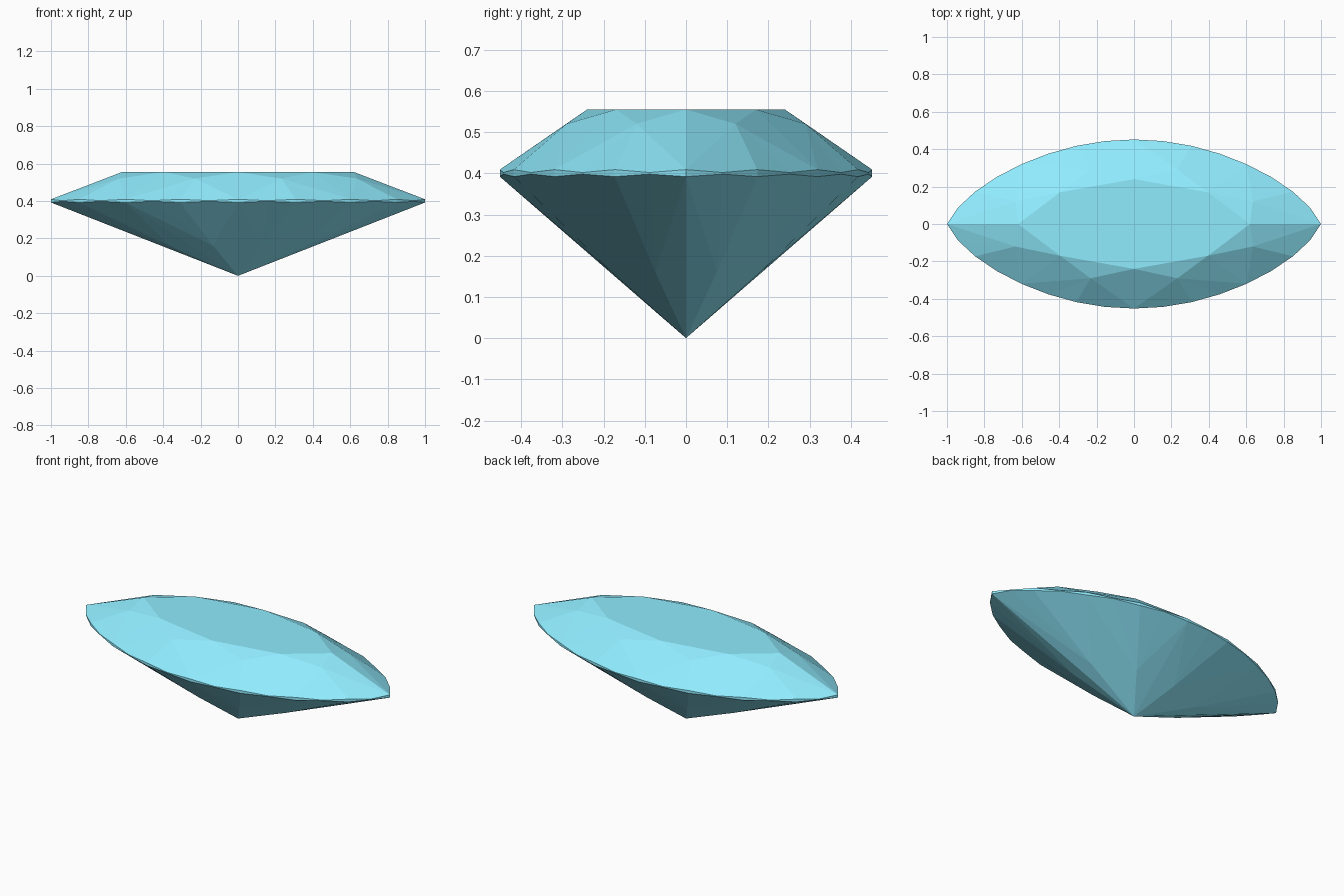
import bpy, bmesh
from math import sin, cos, pi

if "Cube" in bpy.data.objects:
    bpy.data.objects.remove(bpy.data.objects["Cube"])

bm = bmesh.new()


def ring_point(step, rx, ry, z, pinch=0.21):
    """Point on a pinched ellipse; 32 steps make a full turn."""
    a = 2 * pi * step / 32
    return bm.verts.new((rx * cos(a) * (1 - pinch * abs(sin(a))), ry * sin(a), z))


# girdle: scalloped band, thick at the 16 facet corners, thin between them
top = [ring_point(i, 1, 0.452, 0.402 if i % 2 else 0.409) for i in range(32)]
bottom = [ring_point(i, 1, 0.452, 0.398 if i % 2 else 0.392) for i in range(32)]
for i in range(32):
    j = (i + 1) % 32
    bm.faces.new((bottom[i], bottom[j], top[j], top[i]))

# table: eight-sided flat top
table = [ring_point(4 * k, 0.62, 0.24, 0.555, 0.14) for k in range(8)]
bm.faces.new(table)

# crown corners, pavilion corners and bottom tip
crown = [ring_point(4 * k + 2, 0.745, 0.314, 0.52, 0.2) for k in range(8)]
pavilion = [ring_point(4 * k + 2, 0.43, 0.195, 0.16) for k in range(8)]
tip = bm.verts.new((0, 0, 0))

for k in range(8):
    n, g = (k + 1) % 8, 4 * k
    # star facet and main kites
    bm.faces.new((table[k], crown[k], table[n]))
    for tri in ((table[k], crown[k - 1], top[g]), (table[k], top[g], crown[k]),
                (tip, pavilion[k], bottom[g]), (tip, bottom[g], pavilion[k - 1])):
        bm.faces.new(tri)
    # half facets fanning out to the girdle
    for i in range(g, g + 4):
        j = (i + 1) % 32
        bm.faces.new((crown[k], top[i], top[j]))
        bm.faces.new((pavilion[k], bottom[j], bottom[i]))

bmesh.ops.recalc_face_normals(bm, faces=bm.faces[:])
mesh = bpy.data.meshes.new("marquise_gem")
bm.to_mesh(mesh)
bm.free()
gem = bpy.data.objects.new("marquise_gem", mesh)
bpy.context.collection.objects.link(gem)

# blue gem colour
blue = bpy.data.materials.new("gem_blue")
blue.diffuse_color = (0.28, 0.84, 1.0, 1)
blue.use_nodes = True
blue.node_tree.nodes["Principled BSDF"].inputs["Base Color"].default_value = blue.diffuse_color
mesh.materials.append(blue)
